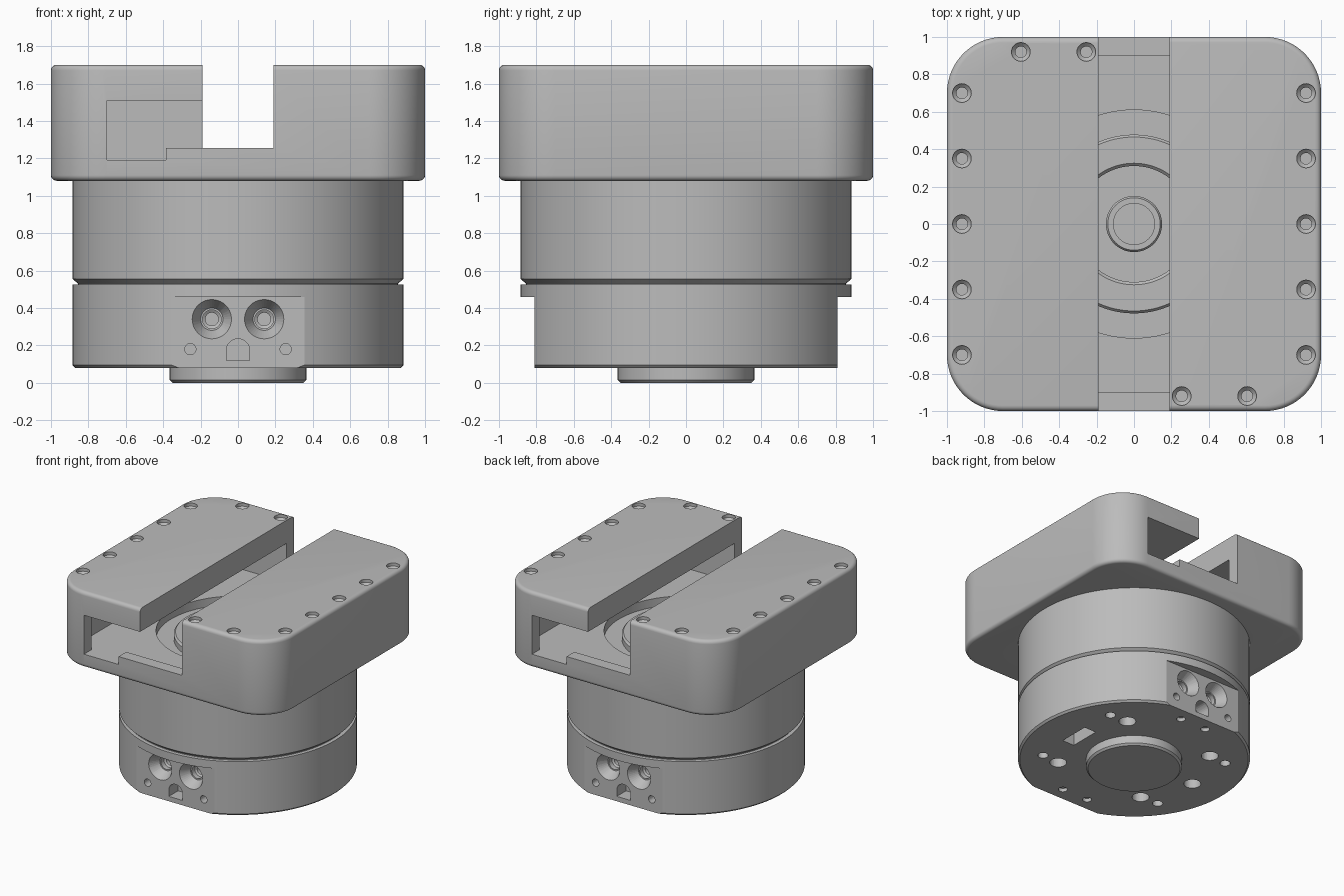
import bpy, bmesh, math
from mathutils import Matrix, Vector

if "Cube" in bpy.data.objects:
    bpy.data.objects.remove(bpy.data.objects["Cube"])

grey = bpy.data.materials.new("machined grey")
grey.use_nodes = True
COLOUR = (0.5, 0.5, 0.5, 1)
grey.diffuse_color = COLOUR
grey.node_tree.nodes["Principled BSDF"].inputs["Base Color"].default_value = COLOUR


# Outlines
def circle(r, n=96):
    return [(r * math.cos(2 * math.pi * i / n), r * math.sin(2 * math.pi * i / n)) for i in range(n)]


def rounded_square(half, r, n=16):
    pts = []
    for q, (sx, sy) in enumerate([(1, 1), (-1, 1), (-1, -1), (1, -1)]):
        for i in range(n + 1):
            a = math.pi / 2 * (q + i / n)
            pts.append((sx * (half - r) + r * math.cos(a), sy * (half - r) + r * math.sin(a)))
    return pts


def arch(half, height, n=16):
    top = [(half * math.cos(math.pi * i / n), height - half + half * math.sin(math.pi * i / n)) for i in range(n + 1)]
    return [(half, 0)] + top + [(-half, 0)]


# Solids are lofted through outlines stacked in z
def loft(bm, rings, matrix=Matrix()):
    loops = [[bm.verts.new(matrix @ Vector((x, y, z))) for x, y in pts] for z, pts in rings]
    n = len(loops[0])
    for a, b in zip(loops, loops[1:]):
        for i in range(n):
            j = (i + 1) % n
            bm.faces.new((a[i], a[j], b[j], b[i]))
    bm.faces.new(loops[0][::-1])
    bm.faces.new(loops[-1])


def lathe(bm, profile, matrix=Matrix(), n=96):
    loft(bm, [(z, circle(r, n)) for r, z in profile], matrix)


def box(bm, x0, x1, y0, y1, z0, z1):
    loft(bm, [(z, [(x0, y0), (x1, y0), (x1, y1), (x0, y1)]) for z in (z0, z1)])


def finish(name, bm):
    bmesh.ops.recalc_face_normals(bm, faces=bm.faces)
    mesh = bpy.data.meshes.new(name)
    bm.to_mesh(mesh)
    bm.free()
    mesh.materials.append(grey)
    obj = bpy.data.objects.new(name, mesh)
    bpy.context.collection.objects.link(obj)
    return obj


def activate(obj):
    bpy.ops.object.select_all(action='DESELECT')
    obj.select_set(True)
    bpy.context.view_layer.objects.active = obj


def cut(target, bm):
    cutter = finish("cutter", bm)
    cutter.hide_render = True
    activate(target)
    mod = target.modifiers.new("cut", 'BOOLEAN')
    mod.operation, mod.solver, mod.object = 'DIFFERENCE', 'EXACT', cutter
    bpy.ops.object.modifier_apply(modifier=mod.name)
    bpy.data.objects.remove(cutter)


def smooth(obj):
    activate(obj)
    bpy.ops.object.shade_smooth_by_angle(angle=math.radians(25))


def lathed_part(name, profile):
    bm = bmesh.new()
    lathe(bm, profile)
    obj = finish(name, bm)
    smooth(obj)
    return obj


# Square housing with filleted top and bottom edges
F = 0.03
fillet = [math.pi / 2 * i / 5 for i in range(6)]
rings = [(1.08 + F * (1 - math.sin(a)), F * (1 - math.cos(a))) for a in reversed(fillet)]
rings += [(1.70 - F * (1 - math.sin(a)), F * (1 - math.cos(a))) for a in fillet]
bm = bmesh.new()
loft(bm, [(z, rounded_square(1 - i, 0.3 - i)) for z, i in rings])
housing = finish("square_housing", bm)

# Open slot, inner chamber and round well
for bounds in [(-0.19, 0.19, -1.1, 1.1, 1.255, 1.8), (-0.84, 0.84, -0.9, 0.9, 1.19, 1.51)]:
    bm = bmesh.new()
    box(bm, *bounds)
    cut(housing, bm)
bm = bmesh.new()
lathe(bm, [(0.61, 1.0), (0.61, 1.3)])
cut(housing, bm)

# Stepped side openings, one at each end of the slot
for s in (-1, 1):
    for x0, x1, z0 in [(0.1, 0.7, 1.255), (0.385, 0.7, 1.19)]:
        bm = bmesh.new()
        xs, ys = sorted((s * x0, s * x1)), sorted((s * 0.85, s * 1.1))
        box(bm, *xs, *ys, z0, 1.51)
        cut(housing, bm)

# Screw holes in the top
screws = [(0.92, y) for y in (-0.7, -0.35, 0, 0.35, 0.7)] + [(0.255, -0.92), (0.605, -0.92)]
bm = bmesh.new()
for s in (-1, 1):
    for x, y in screws:
        lathe(bm, [(0.03, 1.6), (0.03, 1.655), (0.05, 1.675), (0.05, 1.75)],
              Matrix.Translation((s * x, s * y, 0)), 24)
cut(housing, bm)
smooth(housing)

# Rotor and shaft inside the well
lathed_part("rotor", [(0.65, 1.085), (0.65, 1.12), (0.478, 1.12), (0.478, 1.165), (0.465, 1.18),
                      (0.325, 1.18), (0.31, 1.165), (0.31, 1.1), (0.15, 1.1), (0.15, 1.165),
                      (0.14, 1.18), (0.11, 1.18), (0.11, 1.16)])

# Upper drum and bottom boss
lathed_part("upper_drum", [(0.855, 0.5), (0.855, 0.53), (0.885, 0.555), (0.885, 1.085)])
lathed_part("bottom_boss", [(0.35, 0), (0.365, 0.015), (0.365, 0.1)])

# Lower base with flats at front and back
base = lathed_part("lower_base", [(0.87, 0.08), (0.885, 0.095), (0.885, 0.525)])
bm = bmesh.new()
for s in (-1, 1):
    box(bm, -1, 1, *sorted((s * 0.81, s * 1.1)), 0, 0.46)
cut(base, bm)

# Air ports, small holes and arched recess in each flat
bm = bmesh.new()
for turn in (0, math.pi):
    face = (Matrix.Rotation(turn, 4, 'Z') @ Matrix.Translation((0, -0.81, 0))
            @ Matrix.Rotation(math.pi / 2, 4, 'X'))
    for x in (-0.14, 0.14):
        lathe(bm, [(0.035, -0.2), (0.035, -0.13), (0.05, -0.12), (0.05, -0.08), (0.06, -0.08),
                   (0.105, 0), (0.105, 0.03)],
              face @ Matrix.Translation((x, 0.34, 0)), 40)
    for x in (-0.255, 0.255):
        lathe(bm, [(0.03, -0.1), (0.03, 0.03)], face @ Matrix.Translation((x, 0.18, 0)), 24)
    loft(bm, [(z, arch(0.062, 0.115)) for z in (-0.12, 0.03)], face @ Matrix.Translation((0, 0.12, 0)))
cut(base, bm)

# Mounting holes and connector slot underneath
bm = bmesh.new()
holes = [(0.57, 0.4, 0.04), (0.12, 0.7, 0.035), (0.41, 0.41, 0.065)]
for x, y, r in holes:
    for sx in (-1, 1):
        for sy in (-1, 1):
            depth = 0.11 if y == 0.7 else 0.2
            lathe(bm, [(r, 0), (r, depth)], Matrix.Translation((sx * x, sy * y, 0)), 32)
lathe(bm, [(0.065, 0), (0.065, 0.2)], Matrix.Translation((-0.58, 0, 0)), 32)
box(bm, 0.49, 0.6, -0.13, 0.13, 0, 0.2)
cut(base, bm)
smooth(base)
